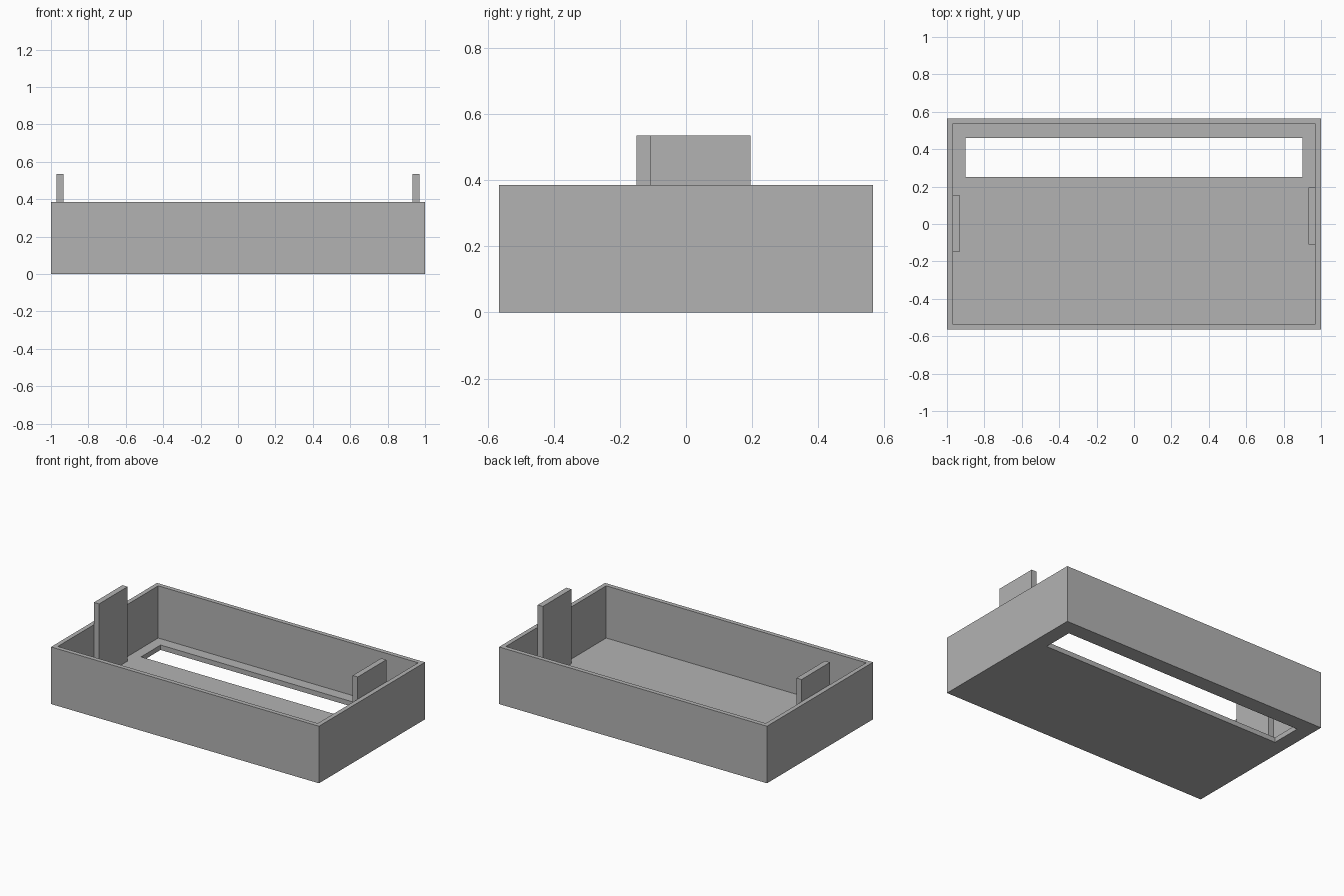
import bpy

if "Cube" in bpy.data.objects:
    bpy.data.objects.remove(bpy.data.objects["Cube"])

grey = bpy.data.materials.new("plain grey")
grey.diffuse_color = (0.45, 0.45, 0.45, 1)
grey.use_nodes = True
grey.node_tree.nodes["Principled BSDF"].inputs["Base Color"].default_value = grey.diffuse_color

HALF_X, HALF_Y, HEIGHT = 1.0, 0.565, 0.385
WALL, FLOOR = 0.03, 0.033


def box(name, x, y, z):
    """Box spanning the given (low, high) ranges."""
    lo, hi = zip(x, y, z)
    bpy.ops.mesh.primitive_cube_add(size=1)
    ob = bpy.context.object
    ob.name = name
    for v in ob.data.vertices:
        v.co = [h if c > 0 else l for c, l, h in zip(v.co, lo, hi)]
    ob.data.materials.append(grey)
    return ob


def cut(target, cutter):
    """Subtract a hidden cutter from the target."""
    mod = target.modifiers.new(cutter.name, 'BOOLEAN')
    mod.operation = 'DIFFERENCE'
    mod.solver = 'EXACT'
    mod.object = cutter
    cutter.hide_render = True
    cutter.hide_set(True)


# Open tray with thin walls
tray = box("tray", (-HALF_X, HALF_X), (-HALF_Y, HALF_Y), (0, HEIGHT))
ix, iy = HALF_X - WALL, HALF_Y - WALL
cut(tray, box("cavity_cutter", (-ix, ix), (-iy, iy), (FLOOR, HEIGHT + 0.2)))

# Long slot through the floor near the back
cut(tray, box("slot_cutter", (-0.9, 0.9), (0.252, 0.46), (-0.1, 0.2)))

# Apply the cuts and drop the helpers
bpy.ops.object.select_all(action='DESELECT')
bpy.context.view_layer.objects.active = tray
tray.select_set(True)
for mod in list(tray.modifiers):
    helper = mod.object
    bpy.ops.object.modifier_apply(modifier=mod.name)
    bpy.data.objects.remove(helper)

# Upright tabs against the inner side walls, slightly staggered
for name, side, y0 in (("left_tab", -1, -0.15), ("right_tab", 1, -0.109)):
    xs = sorted((side * 0.932, side * ix))
    box(name, xs, (y0, y0 + 0.304), (FLOOR, 0.535))
